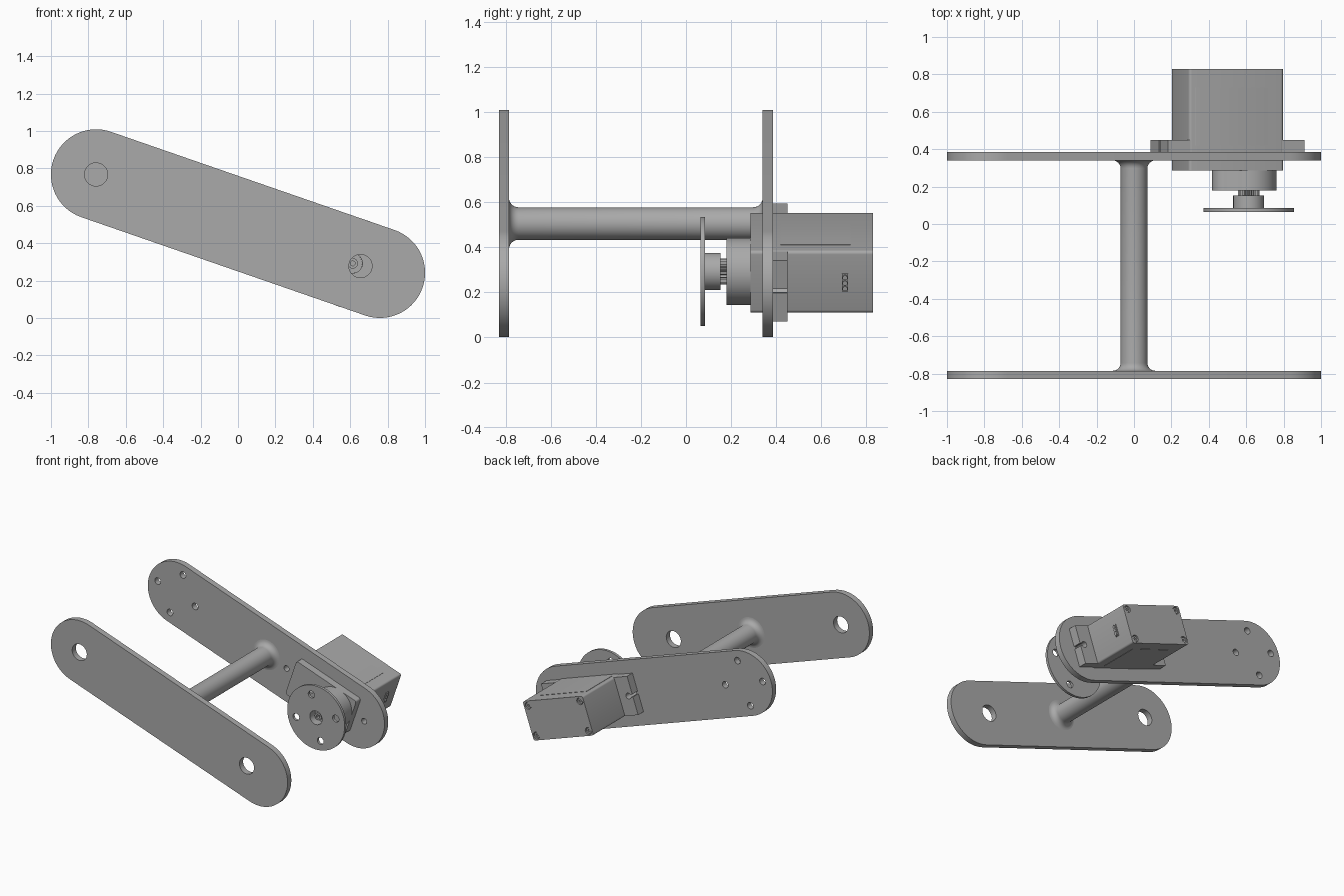
import bpy, bmesh, math
from mathutils import Matrix, Vector

if "Cube" in bpy.data.objects:
    bpy.data.objects.remove(bpy.data.objects["Cube"])

# One grey finish for the whole assembly
grey = bpy.data.materials.new("plain grey")
grey.use_nodes = True
grey.diffuse_color = (0.4, 0.4, 0.4, 1)
grey.node_tree.nodes["Principled BSDF"].inputs["Base Color"].default_value = grey.diffuse_color

# Parts are built along the link (x) and then tilted together about y
TILT = Matrix.Translation((0, 0, 0.505)) @ Matrix.Rotation(math.radians(19.1), 4, 'Y')
SERVO, SHAFT = 0.529, 0.649
MOUNT = 0.347


def finish(name, bm):
    bmesh.ops.recalc_face_normals(bm, faces=bm.faces)
    mesh = bpy.data.meshes.new(name)
    bm.to_mesh(mesh)
    bm.free()
    ob = bpy.data.objects.new(name, mesh)
    bpy.context.collection.objects.link(ob)
    ob.matrix_world = TILT
    mesh.materials.append(grey)
    bpy.ops.object.select_all(action='DESELECT')
    ob.select_set(True)
    bpy.context.view_layer.objects.active = ob
    bpy.ops.object.shade_smooth_by_angle(angle=math.radians(30))
    return ob


def arc(u, v, r, start=0, end=360, n=32):
    full = end - start == 360
    steps = n if full else n + 1
    angles = [math.radians(start + (end - start) * i / n) for i in range(steps)]
    return [(u + r * math.cos(a), v + r * math.sin(a)) for a in angles]


def rounded_rect(u, v, hu, hv, r):
    pts = []
    for i, (su, sv) in enumerate([(1, 1), (-1, 1), (-1, -1), (1, -1)]):
        pts += arc(u + su * (hu - r), v + sv * (hv - r), r, 90 * i, 90 * i + 90, 5)
    return pts


def prism(name, y0, y1, outline, holes=()):
    """Extrude an outline with holes from y0 to y1."""
    bm = bmesh.new()
    for loop in [outline, *holes]:
        vs = [bm.verts.new((u, y0, v)) for u, v in loop]
        for a, b in zip(vs, vs[1:] + vs[:1]):
            bm.edges.new((a, b))
    bmesh.ops.triangle_fill(bm, edges=bm.edges[:], use_beauty=True, normal=(0, -1, 0))
    top = bmesh.ops.extrude_face_region(bm, geom=bm.faces[:], use_keep_orig=True)
    moved = [g for g in top["geom"] if isinstance(g, bmesh.types.BMVert)]
    bmesh.ops.translate(bm, verts=moved, vec=(0, y1 - y0, 0))
    return finish(name, bm)


def ring_of_holes(u, v, radius, hole, turn=0):
    return [arc(u + p[0], v + p[1], hole, n=20)
            for p in arc(0, 0, radius, turn, turn + 360, 4)]


# Two rounded link plates
capsule = arc(0.803, 0, 0.2415, -90, 90) + arc(-0.803, 0, 0.2415, 90, 270)
prism("front_plate", -0.83, -0.785, capsule,
      [arc(-0.803, 0, 0.062), arc(0.693, 0, 0.062)])
prism("back_plate", 0.34, 0.385, capsule,
      ring_of_holes(-0.803, 0, 0.167, 0.025)
      + [arc(SERVO + s * MOUNT, 0, 0.022, n=20) for s in (-1, 1)]
      + [rounded_rect(SERVO, 0, 0.268, 0.147, 0.02)])

# Cross tube flaring into both plates
R, F = 0.072, 0.042
flare = [(R + F - F * math.sin(a), F - F * math.cos(a))
         for a in (math.radians(15 * i) for i in range(7))]
profile = [(r, -0.785 + d) for r, d in flare] + [(r, 0.34 - d) for r, d in reversed(flare)]
bm = bmesh.new()
vs = [bm.verts.new((r, y, 0)) for r, y in profile]
edges = [bm.edges.new(pair) for pair in zip(vs, vs[1:])]
bmesh.ops.spin(bm, geom=vs + edges, cent=(0, 0, 0), axis=(0, 1, 0),
               angle=math.tau, steps=40, use_duplicate=False)
bmesh.ops.remove_doubles(bm, verts=bm.verts, dist=0.0001)
finish("cross_tube", bm)

# Servo case and rear lid with four recessed screws
case = rounded_rect(SERVO, 0, 0.267, 0.1455, 0.015)
corners = [(SERVO + a * 0.232, b * 0.11) for a in (-1, 1) for b in (-1, 1)]
prism("servo_case", 0.285, 0.815, case)
prism("servo_rear_lid", 0.815, 0.83, case, [arc(u, v, 0.026, n=20) for u, v in corners])
for u, v in corners:
    prism("lid_screw", 0.81, 0.824, arc(u, v, 0.021, n=20), [arc(u, v, 0.01, n=6)])

# Mounting ears, each with a keyhole slot open to the end
ear = []
for s in (1, -1):
    u = SERVO + s * 0.385
    ear += [(u, -s * 0.143), (u, -s * 0.01)]
    turn = 0 if s == 1 else 180
    ear += arc(SERVO + s * MOUNT, 0, 0.022, turn - 27, turn - 333, 20)
    ear += [(u, s * 0.01), (u, s * 0.143)]
prism("mounting_ears", 0.385, 0.45, ear)

# Thin label panels on the upper and lower sides of the case
for name, v in (("upper_panel", 0.1455), ("lower_panel", -0.1455)):
    prism(name, 0.42, 0.73, rounded_rect(0.504, v, 0.206, 0.002, 0.0005))

# Gear boss: large disc around the shaft joined to a smaller lobe
lobe = SHAFT - 0.133
prism("gear_boss", 0.18, 0.285, arc(SHAFT, 0, 0.149, -125, 125)
      + arc(lobe, 0, 0.07, 100, 260, 16))

# Splined shaft, horn hub, horn disc and centre screw
teeth = 24
spline = [(SHAFT + r * math.cos(a), r * math.sin(a))
          for i in range(teeth * 2)
          for r, a in [(0.058 if i % 2 else 0.05, math.pi * i / teeth)]]
prism("output_spline", 0.13, 0.18, spline)
prism("horn_hub", 0.085, 0.152, arc(SHAFT, 0, 0.083), [arc(SHAFT, 0, 0.052)])
prism("horn_disc", 0.065, 0.085, arc(SHAFT, 0, 0.2425, n=64),
      ring_of_holes(SHAFT, 0, 0.172, 0.027, 32) + [arc(SHAFT, 0, 0.052)])
prism("horn_screw", 0.09, 0.131, arc(SHAFT, 0, 0.028, n=20), [arc(SHAFT, 0, 0.014, n=6)])

# Cable outlet on the end of the case
prism("cable_grommet", 0.692, 0.718, rounded_rect(SERVO + 0.267, 0, 0.008, 0.042, 0.003))
for i in (-1, 0, 1):
    bm = bmesh.new()
    place = Matrix.Translation((SERVO + 0.27, 0.705, i * 0.026)) @ Matrix.Rotation(math.pi / 2, 4, 'Y')
    bmesh.ops.create_cone(bm, cap_ends=True, segments=16, radius1=0.011, radius2=0.011,
                          depth=0.024, matrix=place)
    finish("cable_stub", bm)
